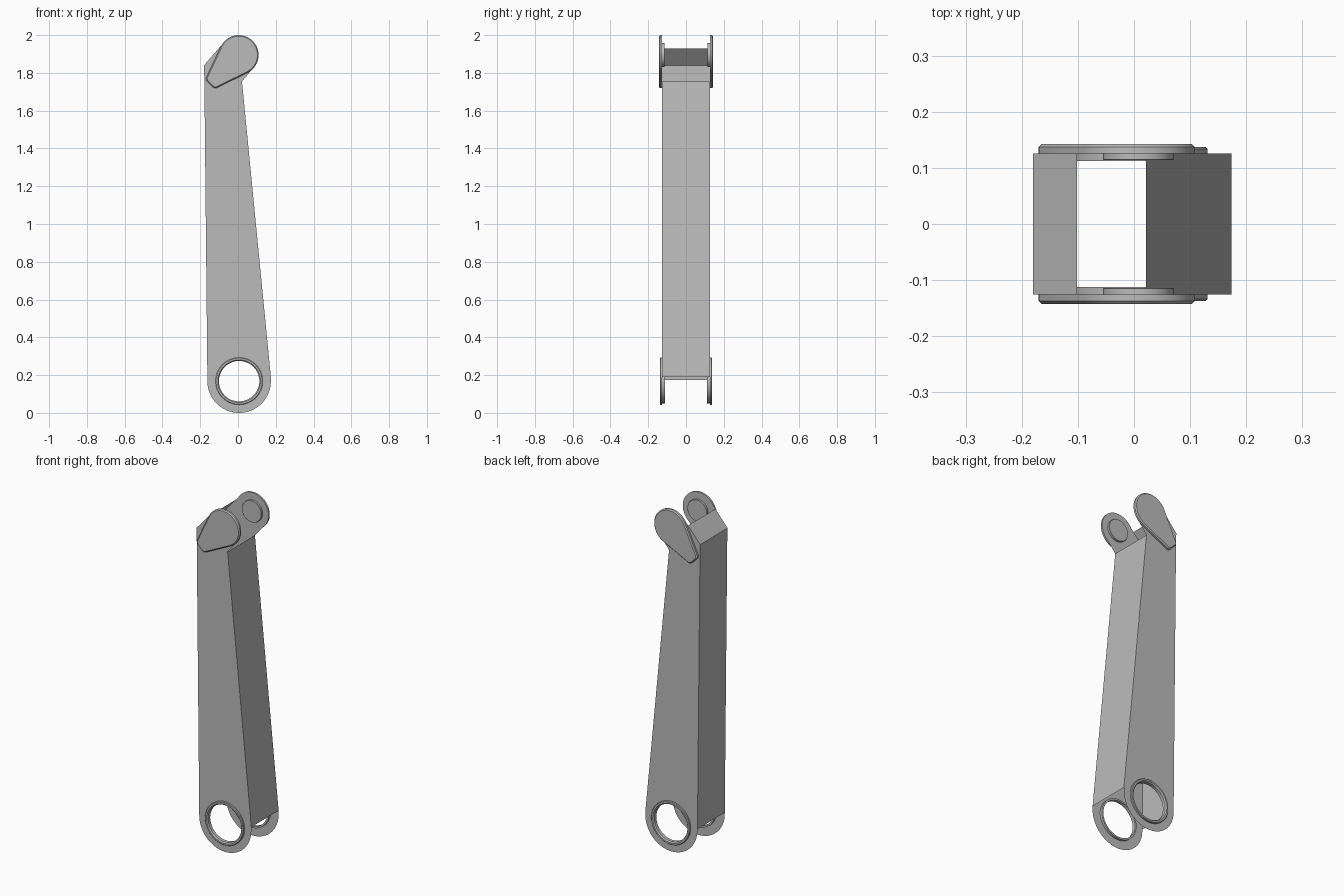
import bpy, bmesh
from math import sin, cos, pi, radians

cube = bpy.data.objects.get("Cube")
if cube:
    bpy.data.objects.remove(cube)

grey = bpy.data.materials.new("light grey")
grey.use_nodes = True
grey.diffuse_color = (0.5, 0.5, 0.5, 1)
grey.node_tree.nodes["Principled BSDF"].inputs["Base Color"].default_value = (0.5, 0.5, 0.5, 1)

LOW = (0.006, 0.168)    # centre of the lower bearing, x and z
TOP = (0.004, 1.895)    # centre of the upper pivot
PLATE = 0.126           # half width of the arm


def arc(centre, r, start, end, n):
    angles = [radians(start + (end - start) * i / n) for i in range(n + 1)]
    return [(centre[0] + r * cos(a), centre[1] + r * sin(a)) for a in angles]


def finish(name, bm, smooth=True):
    mesh = bpy.data.meshes.new(name)
    bm.to_mesh(mesh)
    bm.free()
    obj = bpy.data.objects.new(name, mesh)
    bpy.context.collection.objects.link(obj)
    mesh.materials.append(grey)
    if smooth:
        bpy.ops.object.select_all(action='DESELECT')
        obj.select_set(True)
        bpy.context.view_layer.objects.active = obj
        bpy.ops.object.shade_smooth_by_angle(angle=radians(30))
    return obj


def loop_edges(bm, points, y):
    verts = [bm.verts.new((x, y, z)) for x, z in points]
    return [bm.edges.new((a, b)) for a, b in zip(verts, verts[1:] + verts[:1])]


def lathe(name, profile, centre, closed, side):
    """Turn (radius, y) points about the y axis through centre."""
    n = 64
    bm = bmesh.new()
    rows = [[bm.verts.new((x, side * y, z)) for x, z in arc(centre, r, 0, 360, n)[:n]]
            for r, y in profile]
    pairs = list(zip(rows, rows[1:])) + ([(rows[-1], rows[0])] if closed else [])
    for a, b in pairs:
        for i in range(n):
            j = (i + 1) % n
            bm.faces.new((a[i], a[j], b[j], b[i]))
    if not closed:
        bm.faces.new(rows[0])
        bm.faces.new(rows[-1])
    bmesh.ops.recalc_face_normals(bm, faces=bm.faces[:])
    return finish(name, bm)


# Arm shell: two thin side plates joined by walls, open at both ends
rear_wall = [(-0.162, 0.175), (-0.178, 1.76), (-0.18, 1.84), (-0.102, 1.93)]
front_wall = [(0.021, 1.755), (0.174, 0.19)]
outline = (rear_wall + arc(TOP, 0.103, 138, -38, 32) + front_wall
           + arc(LOW, 0.168, -1, -176, 40))
bm = bmesh.new()
for side in (-1, 1):
    edges = loop_edges(bm, outline, side * PLATE)
    edges += loop_edges(bm, arc(LOW, 0.115, 0, 360, 64)[:64], side * PLATE)
    bmesh.ops.triangle_fill(bm, edges=edges, use_beauty=True,
                            normal=(0, side, 0))
for wall in (rear_wall, front_wall):
    for (x0, z0), (x1, z1) in zip(wall, wall[1:]):
        bm.faces.new([bm.verts.new(p) for p in (
            (x0, -PLATE, z0), (x0, PLATE, z0), (x1, PLATE, z1), (x1, -PLATE, z1))])
bmesh.ops.remove_doubles(bm, verts=bm.verts[:], dist=0.0001)
bmesh.ops.recalc_face_normals(bm, faces=bm.faces[:])
outer = max(bm.faces, key=lambda f: f.calc_center_median().y)
if outer.normal.y < 0:
    bmesh.ops.reverse_faces(bm, faces=bm.faces[:])
bmesh.ops.dissolve_limit(bm, angle_limit=radians(0.1), verts=bm.verts[:],
                         edges=bm.edges[:])
finish("arm_shell", bm, smooth=False)

# Lower bearing rings, inner pivot bosses and teardrop covers on both sides
ring = [(0.107, 0.112), (0.117, 0.112), (0.117, PLATE), (0.125, PLATE),
        (0.125, 0.134), (0.122, 0.137), (0.113, 0.137), (0.107, 0.131)]
boss = [(0.063, PLATE), (0.063, 0.115), (0.062, 0.114)]
teardrop = arc(TOP, 0.105, 152, -62, 40) + [
    (-0.112, 1.721), (-0.122, 1.719), (-0.132, 1.723),
    (-0.165, 1.756), (-0.17, 1.765), (-0.168, 1.776)]

for side, label in ((-1, "front"), (1, "back")):
    lathe(label + "_bearing_ring", ring, LOW, True, side)
    lathe(label + "_pivot_boss", boss, (0.008, 1.895), False, side)
    bm = bmesh.new()
    face = bm.faces.new([bm.verts.new((x, side * PLATE, z)) for x, z in teardrop])
    raised = bmesh.ops.extrude_face_region(bm, geom=[face])["geom"]
    top = next(g for g in raised if isinstance(g, bmesh.types.BMFace))
    for v in top.verts:
        v.co.y = side * 0.143
    bmesh.ops.recalc_face_normals(bm, faces=bm.faces[:])
    bmesh.ops.bevel(bm, geom=list(top.edges), offset=0.006, segments=1,
                    affect='EDGES', clamp_overlap=True)
    finish(label + "_pivot_cover", bm)
